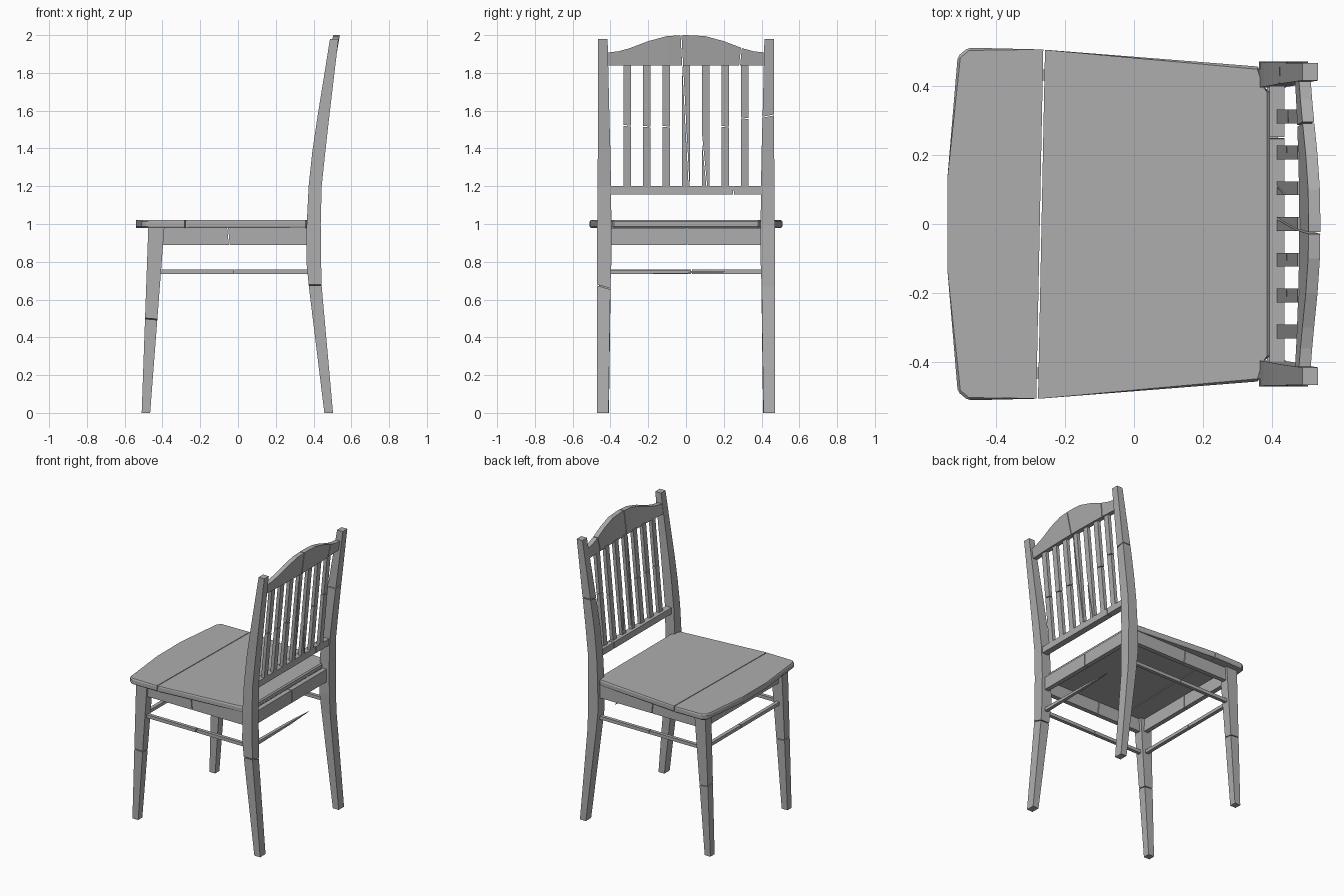
import bpy
import bmesh
from mathutils import Vector

cube = bpy.data.objects.get("Cube")
if cube:
    bpy.data.objects.remove(cube, do_unlink=True)

grey = bpy.data.materials.new("grey_wood")
grey.use_nodes = True
grey.diffuse_color = (0.42, 0.42, 0.42, 1)
grey.node_tree.nodes["Principled BSDF"].inputs["Base Color"].default_value = grey.diffuse_color


def finish(name, bm):
    bmesh.ops.recalc_face_normals(bm, faces=bm.faces)
    mesh = bpy.data.meshes.new(name)
    bm.to_mesh(mesh)
    bm.free()
    mesh.materials.append(grey)
    ob = bpy.data.objects.new(name, mesh)
    bpy.context.collection.objects.link(ob)
    return ob


def loft(name, rings, bevel=0.0):
    """Skin a row of matching rings and cap both ends."""
    bm = bmesh.new()
    rows = [[bm.verts.new(p) for p in ring] for ring in rings]
    n = len(rows[0])
    for a, b in zip(rows, rows[1:]):
        for i in range(n):
            j = (i + 1) % n
            bm.faces.new((a[i], a[j], b[j], b[i]))
    bm.faces.new(rows[0])
    bm.faces.new(rows[-1])
    if bevel:
        bmesh.ops.bevel(bm, geom=list(bm.edges), offset=bevel, segments=1, affect='EDGES')
    return finish(name, bm)


def level(z, x0, x1, y0, y1):
    return [(x0, y0, z), (x1, y0, z), (x1, y1, z), (x0, y1, z)]


def box(name, x, y, z):
    return loft(name, [level(h, *x, *y) for h in z])


def crack(ob, co, no, gap=0.005):
    """Split a part along a plane, leaving a fine gap."""
    co, no = Vector(co), Vector(no).normalized()
    out = bmesh.new()
    for s in (-1, 1):
        bm = bmesh.new()
        bm.from_mesh(ob.data)
        bmesh.ops.bisect_plane(bm, geom=bm.verts[:] + bm.edges[:] + bm.faces[:],
                               plane_co=co + no * s * gap / 2, plane_no=no * s,
                               clear_inner=True)
        bmesh.ops.holes_fill(bm, edges=[e for e in bm.edges if e.is_boundary])
        bmesh.ops.recalc_face_normals(bm, faces=bm.faces)
        half = bpy.data.meshes.new("half")
        bm.to_mesh(half)
        bm.free()
        out.from_mesh(half)
        bpy.data.meshes.remove(half)
    out.to_mesh(ob.data)
    out.free()


# Seat: bowed front, clipped corners, notched round the back posts
side = [(-.54, .13), (-.51, .485), (-.48, .51), (-.27, .505),
        (.365, .455), (.365, .39), (.392, .39)]
outline = side + [(x, -y) for x, y in reversed(side)]
seat = loft("seat", [[(x, y, z) for x, y in outline] for z in (.98, 1.02)], bevel=.008)
crack(seat, (-.27, 0, 1), (1, -.02, 0))

# Legs, side aprons and side stretchers
back_profile = [  # height, front x, back x, inner y, outer y
    (0, .457, .503, .41, .47), (.67, .375, .443, .40, .47), (.8, .362, .44, .395, .47),
    (1.0, .364, .438, .395, .47), (1.2, .374, .443, .397, .468),
    (1.38, .393, .462, .40, .467), (1.55, .418, .481, .405, .467),
    (1.98, .487, .532, .415, .465)]
for label, s in (("left", 1), ("right", -1)):
    back = loft(f"back_leg_{label}", [level(z, a, b, s * c, s * d)
                                      for z, a, b, c, d in back_profile])
    crack(back, (.41, .43 * s, 1.57 if s > 0 else .665),
          (0, -.2, 1) if s > 0 else (0, .3, 1))
    front = loft(f"front_leg_{label}", [level(0, -.51, -.465, s * .408, s * .455),
                                        level(.98, -.475, -.39, s * .395, s * .463)])
    crack(front, (-.47, .43 * s, .495), (.08, .1, 1))
    apron = box(f"side_apron_{label}", (-.4, .37), (s * .415, s * .447), (.89, .98))
    crack(apron, (-.05, 0, .93), (1, 0, .1))
    rod = box(f"side_stretcher_{label}", (-.42, .38), (s * .418, s * .442), (.735, .758))
    crack(rod, (-.02, 0, .75), (1, 0, 0))

# Front and back aprons
for label, x in (("front", -.45), ("back", .385)):
    apron = box(f"{label}_apron", (x, x + .032), (-.4, .4), (.89, .98))
    crack(apron, (x, .005, .93), (0, 1, 0))

# Front stretcher, and the snapped back stretcher with its long splinter
rod = box("front_stretcher", (-.455, -.43), (-.41, .41), (.735, .758))
crack(rod, (-.44, .03, .746), (0, 1, 0))
loft("broken_back_stretcher", [
    [(.403 - w, y, .746 - h), (.403 + w, y, .746 - h),
     (.403 + w, y, .746 + h), (.403 - w, y, .746 + h)]
    for y, w, h in ((-.41, .012, .0115), (-.33, .012, .0115), (0, .01, .007), (.215, .002, .001))])

# Lower back rail
rail = box("lower_back_rail", (.392, .436), (-.405, .405), (1.155, 1.2))
crack(rail, (.41, .25, 1.18), (0, 1, .05))

# Crest rail: arched top, bowed backwards, leaning with the posts
half_arch = [(0, 2.0), (.1, 1.995), (.2, 1.968), (.3, 1.93), (.36, 1.914), (.412, 1.908)]
arch = [(-y, z) for y, z in reversed(half_arch[1:])] + half_arch


def crest_ring(y, top):
    bow = .483 + .012 * (1 - (y / .41) ** 2)
    lean = .17 * (top - 1.84)
    return [(bow - .017, y, 1.84), (bow + .017, y, 1.84),
            (bow + lean + .017, y, top), (bow + lean - .017, y, top)]


crest = loft("crest_rail", [crest_ring(y, z) for y, z in arch])
long_split = ((.45, -.005, 1.6), (0, 1, .053))
crack(crest, *long_split)
crack(crest, (.5, .29, 1.9), (0, 1, -.1))

# Slats, most of them cracked across
across = {0: 1.52, 1: 1.515, 2: 1.515, 5: 1.515, 6: 1.56}
for i in range(7):
    y = (i - 3) * .1035
    slat = loft(f"back_slat_{i + 1}", [level(1.19, .412, .436, y - .02, y + .02),
                                       level(1.85, .473, .497, y - .02, y + .02)])
    if i in across:
        crack(slat, (.45, y, across[i]), (0, .1, 1))
    elif i == 3:
        crack(slat, *long_split)
    else:
        crack(slat, (.42, .11, 1.2), (0, 1, .1))
